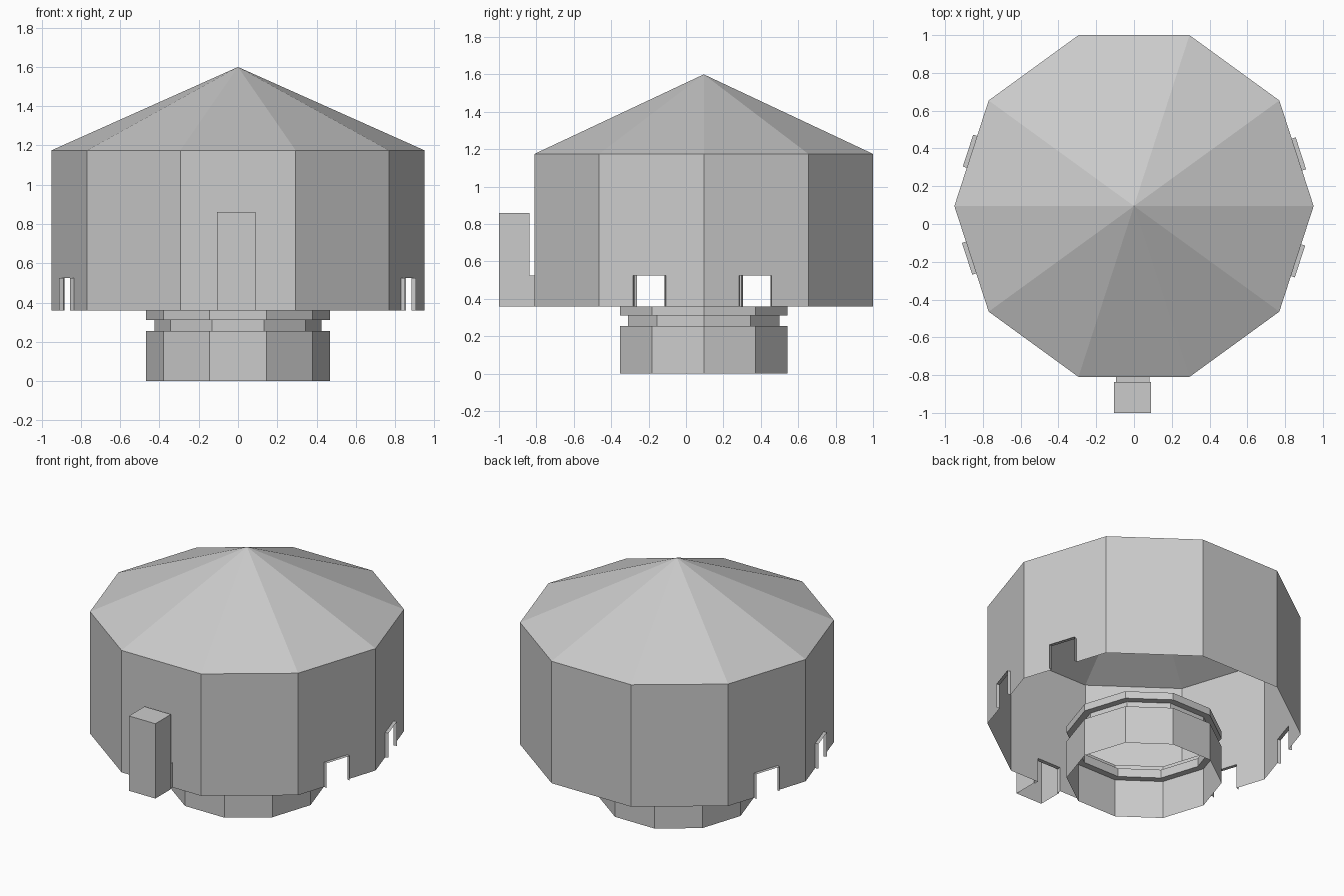
import bpy
from math import cos, sin, pi, radians
from mathutils import Vector

if "Cube" in bpy.data.objects:
    bpy.data.objects.remove(bpy.data.objects["Cube"])

SIDES, R, CY = 10, 0.951, 0.095
APOTHEM = R * cos(pi / SIDES)
HALF = R * sin(pi / SIDES)
FLOOR, EAVE, PEAK = 0.36, 1.175, 1.6
SLOT_L, SLOT_R, SLOT_TOP = -0.096, 0.081, 0.525


def make(name, faces):
    """Build a flat-shaded object from a list of polygons, welding corners."""
    verts, index, polys = [], {}, []
    for face in faces:
        poly = []
        for p in face:
            key = tuple(round(c, 5) for c in p)
            if key not in index:
                index[key] = len(verts)
                verts.append(key)
            poly.append(index[key])
        polys.append(poly)
    mesh = bpy.data.meshes.new(name)
    mesh.from_pydata(verts, [], polys)
    mesh.update()
    ob = bpy.data.objects.new(name, mesh)
    bpy.context.collection.objects.link(ob)
    return ob


def on_side(angle, u, out, z):
    """Point on a wall side: u along it, out from it, z up."""
    d = APOTHEM + out
    return Vector((d * cos(angle) - u * sin(angle),
                   CY + d * sin(angle) + u * cos(angle), z))


def ring(r, z):
    return [Vector((r * cos(2 * pi * i / SIDES),
                    CY + r * sin(2 * pi * i / SIDES), z)) for i in range(SIDES)]


def loft(profile):
    rings = [ring(r, z) for r, z in profile]
    return [[a[i], a[(i + 1) % SIDES], b[(i + 1) % SIDES], b[i]]
            for a, b in zip(rings, rings[1:]) for i in range(SIDES)]


SLOT = [(SLOT_L, FLOOR), (SLOT_L, SLOT_TOP), (SLOT_R, SLOT_TOP), (SLOT_R, FLOOR)]


def notched(angle, left, right, top, out):
    """Upright panel with the slot cut from its lower edge."""
    outline = [(left, FLOOR)] + SLOT + [(right, FLOOR), (right, top), (left, top)]
    return [on_side(angle, u, out, z) for u, z in outline]


def sleeve(angle, depth):
    """Three-sided lining that projects from a slot."""
    return [[on_side(angle, u0, 0, z0), on_side(angle, u1, 0, z1),
             on_side(angle, u1, depth, z1), on_side(angle, u0, depth, z0)]
            for (u0, z0), (u1, z1) in zip(SLOT, SLOT[1:])]


# Outer wall: ten sides, five of them with slots
FRONT = radians(270)
window_sides = [radians(a) for a in (18, 162, 198, 342)]
walls = []
for k in range(SIDES):
    deg = 18 + 36 * k
    a = radians(deg)
    if deg in (18, 162, 198, 270, 342):
        walls.append(notched(a, -HALF, HALF, EAVE, 0))
    else:
        walls.append([on_side(a, u, 0, z) for u, z in
                      ((-HALF, FLOOR), (HALF, FLOOR), (HALF, EAVE), (-HALF, EAVE))])
make("outer_wall", walls)

# Pointed roof
eave = ring(R, EAVE)
apex = Vector((0, CY, PEAK))
make("roof", [[eave[i], eave[(i + 1) % SIDES], apex] for i in range(SIDES)])

# Window linings
for i, a in enumerate(window_sides):
    make(f"window_lining_{i + 1}", sleeve(a, 0.022))

# Chimney, open below and joined to the front wall by a short duct
DUCT = 0.026
make("chimney_duct", sleeve(FRONT, DUCT))
far = 1.0 + CY - APOTHEM
L, RT, TOP = -0.106, 0.089, 0.86


def c(u, out, z):
    return on_side(FRONT, u, out, z)


make("chimney", [
    notched(FRONT, L, RT, TOP, DUCT)[::-1],
    [c(L, far, FLOOR), c(RT, far, FLOOR), c(RT, far, TOP), c(L, far, TOP)],
    [c(L, DUCT, FLOOR), c(L, far, FLOOR), c(L, far, TOP), c(L, DUCT, TOP)],
    [c(RT, far, FLOOR), c(RT, DUCT, FLOOR), c(RT, DUCT, TOP), c(RT, far, TOP)],
    [c(L, far, TOP), c(RT, far, TOP), c(RT, DUCT, TOP), c(L, DUCT, TOP)]])

# Grooved base collar, open at both ends
make("base_collar", loft([(0.47, 0), (0.47, 0.255), (0.425, 0.255),
                          (0.425, 0.312), (0.47, 0.312), (0.47, FLOOR)]))
